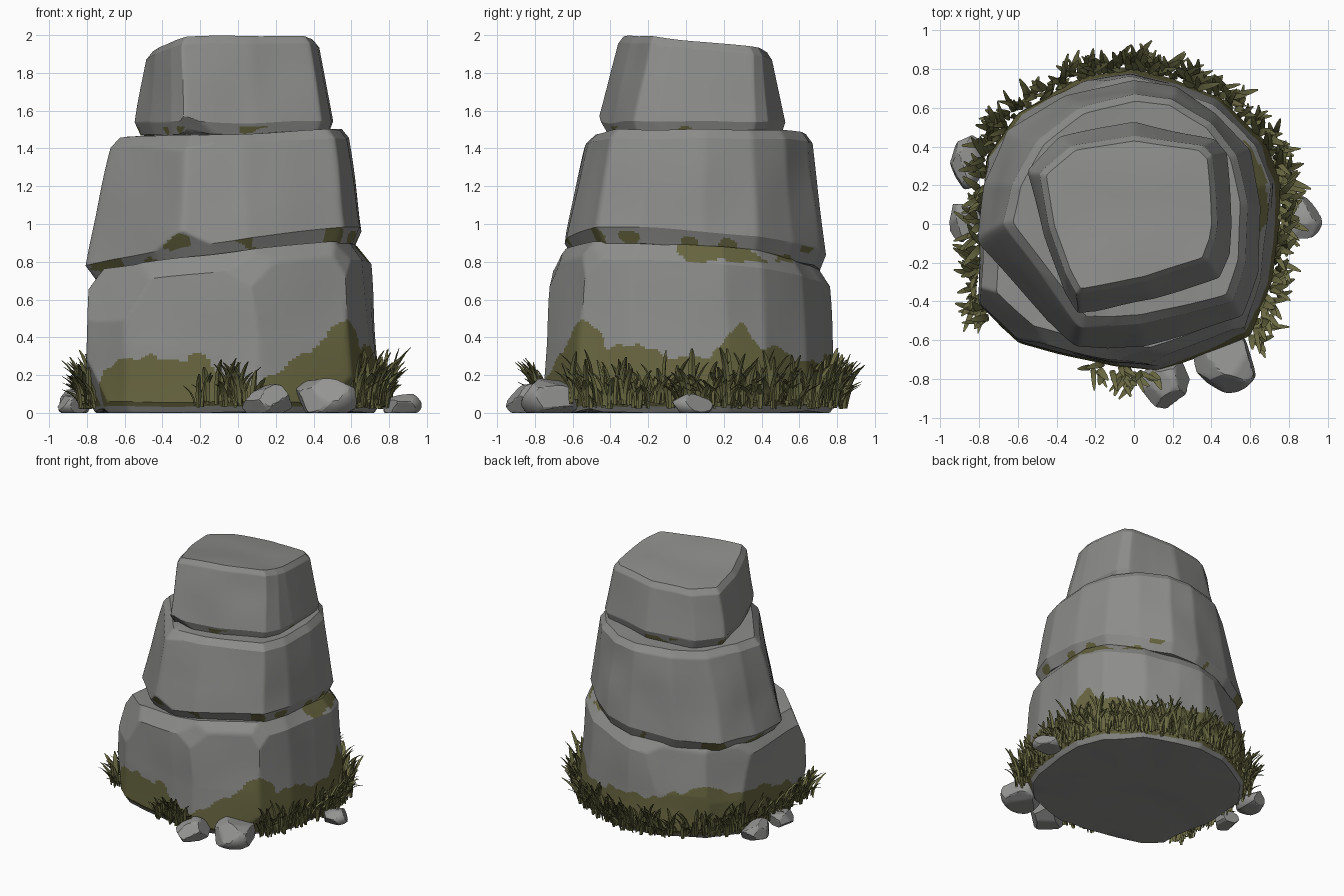
import bpy, bmesh, math, random
from mathutils import Vector, noise

random.seed(7)
cube = bpy.data.objects.get("Cube")
if cube:
    bpy.data.objects.remove(cube, do_unlink=True)


def material(name, *rgb):
    mat = bpy.data.materials.new(name)
    mat.use_nodes = True
    mat.diffuse_color = (*rgb, 1)
    mat.node_tree.nodes["Principled BSDF"].inputs["Base Color"].default_value = (*rgb, 1)
    return mat


STONE = material("stone grey", 0.265, 0.265, 0.26)
PEBBLE = material("pebble grey", 0.30, 0.30, 0.295)
MOSS = material("moss olive", 0.135, 0.13, 0.05)
GRASS = material("grass olive", 0.15, 0.15, 0.058)


def finish(bm, name, mats, sharp=28):
    """Turn a bmesh into an object, smooth except across sharp edges."""
    bmesh.ops.recalc_face_normals(bm, faces=bm.faces)
    limit = math.radians(sharp)
    for f in bm.faces:
        f.smooth = True
    for e in bm.edges:
        e.smooth = e.calc_face_angle(0) < limit
    mesh = bpy.data.meshes.new(name)
    bm.to_mesh(mesh)
    bm.free()
    for m in mats:
        mesh.materials.append(m)
    obj = bpy.data.objects.new(name, mesh)
    bpy.context.collection.objects.link(obj)
    return obj


def dense(outline, steps=22):
    """Sample a closed outline evenly between its corners, then wear the corners."""
    pts = [Vector((x, y, 0)) for x, y in outline]
    ring = [a.lerp(b, i / steps) for a, b in zip(pts, pts[1:] + pts[:1]) for i in range(steps)]
    for _ in range(2):
        ring = [(a + b * 2 + c) / 4 for a, b, c in
                zip(ring[-1:] + ring[:-1], ring, ring[1:] + ring[:1])]
    return ring


def chip(bm, point, normal):
    """Flatten everything that sticks out beyond a plane."""
    n, p = Vector(normal).normalized(), Vector(point)
    for v in bm.verts:
        v.co -= n * max(0, (v.co - p).dot(n))


def rock(name, low, high, floor, roof, rim, inset, chips, mossy):
    """Loft a boulder between two tilted planes, then chip and weather it."""
    low, high = dense(low), dense(high)
    mid = sum(high, Vector()) / len(high)

    def level(ring, size, plane, lift):
        out = []
        for p in ring:
            q = mid + (p - mid) * size
            q.z = plane[0] + plane[1] * q.x + plane[2] * q.y + lift
            out.append(q)
        return out

    stations = [level(low, 0, floor, 0), level(low, inset[0], floor, 0),
                level(low, 1, floor, rim[0]), level(high, 1, roof, -rim[1]),
                level(high, inset[1], roof, 0), level(high, 0, roof, 0)]
    rows = []
    for a, b, n in zip(stations, stations[1:], (8, 8, 60, 6, 12)):
        rows += [[p.lerp(q, i / n) for p, q in zip(a, b)] for i in range(n)]
    rows.append(stations[-1])

    bm = bmesh.new()
    grid = [[bm.verts.new(p) for p in row] for row in rows]
    for r, s in zip(grid, grid[1:]):
        for i in range(len(r)):
            bm.faces.new((r[i - 1], r[i], s[i], s[i - 1]))
    bmesh.ops.remove_doubles(bm, verts=bm.verts, dist=0.0005)
    for point, normal in chips:
        chip(bm, point, normal)
    for v in bm.verts:
        v.co += noise.noise_vector(v.co * 2.7) * 0.014
        v.co.z = min(2, max(0, v.co.z))
    bmesh.ops.recalc_face_normals(bm, faces=bm.faces)
    for f in bm.faces:
        f.material_index = int(mossy(f.calc_center_median(), f.normal))
    return finish(bm, name, (STONE, MOSS))


# Moss rules
def base_moss(c, n):
    angle = math.degrees(math.atan2(c.y, c.x))
    top = 0.3 + 0.09 * noise.noise(c * 4) + 0.05 * noise.noise(c * 11)
    for at, rise, spread in ((-46, 0.2, 9), (22, 0.12, 7), (-84, -0.2, 14), (48, 0.06, 14),
                             (100, 0.04, 20), (145, 0.09, 25), (-153, -0.3, 8)):
        top += rise * math.exp(-((angle - at) / spread) ** 2)
    ledge = n.z > 0.55 and c.z > 0.8 and c.x > 0.3 and c.y > -0.05
    return 0.035 < c.z < top or (ledge and noise.noise(c * 5) > -0.2)


def under_moss(c, n):
    return n.z < -0.25 and noise.noise(c * 7) > 0.23


def low_under_moss(c, n):
    return under_moss(c, n) and c.z < 1.515


# Boulders, from the ground up
base_outline = [(.75, 0), (.76, .22), (.68, .43), (.45, .65), (.2, .75), (0, .8), (-.25, .76),
                (-.6, .58), (-.76, .35), (-.79, -.1), (-.8, -.42), (-.6, -.62), (-.1, -.74),
                (.12, -.76), (.61, -.58), (.71, -.3)]
rock("bottom_boulder", base_outline,
     [(x * .96 - .025, y * .95) for x, y in base_outline],
     (0, 0, 0), (.82, .11, -.06), (.06, .1), (.95, .9),
     [((-.7, -.52, .45), (-.6, -.6, .3)), ((.66, -.44, .72), (.7, -.6, .4)),
      ((.15, -.7, .72), (.1, -1, .35)), ((-.8, -.42, .3), (-.9, -.15, -.33)),
      ((.6, -.56, .18), (.6, -.6, -.35)), ((-.43, .67, .25), (-.46, .89, .16)),
      ((-.68, .465, .25), (-.82, .57, .16)), ((.36, -.67, .2), (.34, -.94, .1))], base_moss)

rock("middle_boulder",
     [(.66, .1), (.6, .38), (.42, .57), (.22, .71), (0, .74), (-.35, .67), (-.66, .48),
      (-.77, .2), (-.81, -.1), (-.31, -.65), (.05, -.64), (.56, -.48), (.65, -.25)],
     [(.58, .1), (.53, .35), (.4, .52), (.2, .65), (0, .67), (-.28, .6), (-.5, .43),
      (-.64, .2), (-.68, 0), (-.28, -.53), (.04, -.52), (.51, -.4), (.57, -.2)],
     (.8, .125, -.06), (1.48, .04, 0), (.08, .05), (.94, .93),
     [((-.46, -.3, 1.4), (-.6, -.5, .6)), ((-.3, -.61, .94), (-.3, -.8, -.5)),
      ((-.27, -.51, 1.42), (-.1, -.7, .7))], under_moss)

rock("top_boulder",
     [(.5, 0), (.48, .36), (.42, .43), (0, .53), (-.38, .45), (-.55, .28), (-.47, -.05),
      (-.36, -.36), (-.29, -.47), (.1, -.39), (.44, -.27), (.49, -.15)],
     [(.43, 0), (.41, .35), (.36, .4), (0, .46), (-.33, .4), (-.49, .26), (-.44, -.02),
      (-.35, -.26), (-.29, -.37), (.06, -.3), (.38, -.19), (.42, -.08)],
     (1.47, .01, 0), (1.96, .05, -.12), (.07, .04), (.95, .93),
     [((-.31, -.44, 1.54), (-.1, -.8, -.6))], low_under_moss)


# Pebbles lying around the foot
def pebble(name, x, y, rx, ry, height):
    bm = bmesh.new()
    bmesh.ops.create_icosphere(bm, subdivisions=4, radius=1.16)
    for _ in range(12):
        n = Vector([random.gauss(0, 1) for _ in range(3)]).normalized()
        chip(bm, n * random.uniform(0.72, 0.92), n)
    for v in bm.verts:
        v.co = (x + v.co.x * rx, y + v.co.y * ry, max(0, (v.co.z + 0.75) * height / 1.7))
    return finish(bm, name, (PEBBLE,), 20)


for i, spec in enumerate([(.16, -.82, .13, .12, .14), (.46, -.72, .16, .14, .19),
                          (.86, .03, .1, .1, .1), (-.87, .02, .09, .1, .1),
                          (-.87, .33, .08, .13, .13)]):
    pebble(f"pebble_{i + 1}", *spec)


# Grass: tufts of broad, blunt, three-sided blades
def blade(bm, root, lean, height, width):
    side = Vector((-lean.y, lean.x, 0)).normalized()
    out = lean.normalized()
    prev = None
    for t, w in ((0, .7), (.3, 1), (.6, .95), (.85, .7), (1, .25)):
        p = root + lean * t * t + Vector((0, 0, height * t * (1.3 - .3 * t)))
        ring = [bm.verts.new(p + o * w * width) for o in (side, out * .6, -side)]
        if prev:
            for k in range(3):
                bm.faces.new((prev[k - 1], prev[k], ring[k], ring[k - 1]))
        prev = ring
    bm.faces.new(prev)


def grass(name, first, last, tuft_size):
    bm = bmesh.new()
    for p in dense(base_outline)[::5]:
        angle = math.degrees(math.atan2(p.y, p.x)) % 360
        if not (first <= angle <= last or first <= angle - 360 <= last):
            continue
        out = p.normalized()
        along = Vector((-out.y, out.x, 0))
        tall = random.uniform(0.75, 1.1)
        for _ in range(tuft_size):
            root = p + out * random.uniform(-.01, .05) + along * random.uniform(-.04, .04)
            root.z = random.uniform(.02, .07)
            lean = out * random.uniform(.01, .11) + along * random.uniform(-.1, .1)
            blade(bm, root, lean, tall * random.uniform(.1, .28), random.uniform(.013, .02))
    return finish(bm, name, (GRASS,), 40)


grass("grass_border", -43, 212, 8)
grass("grass_front_tuft", 254, 277, 6)
